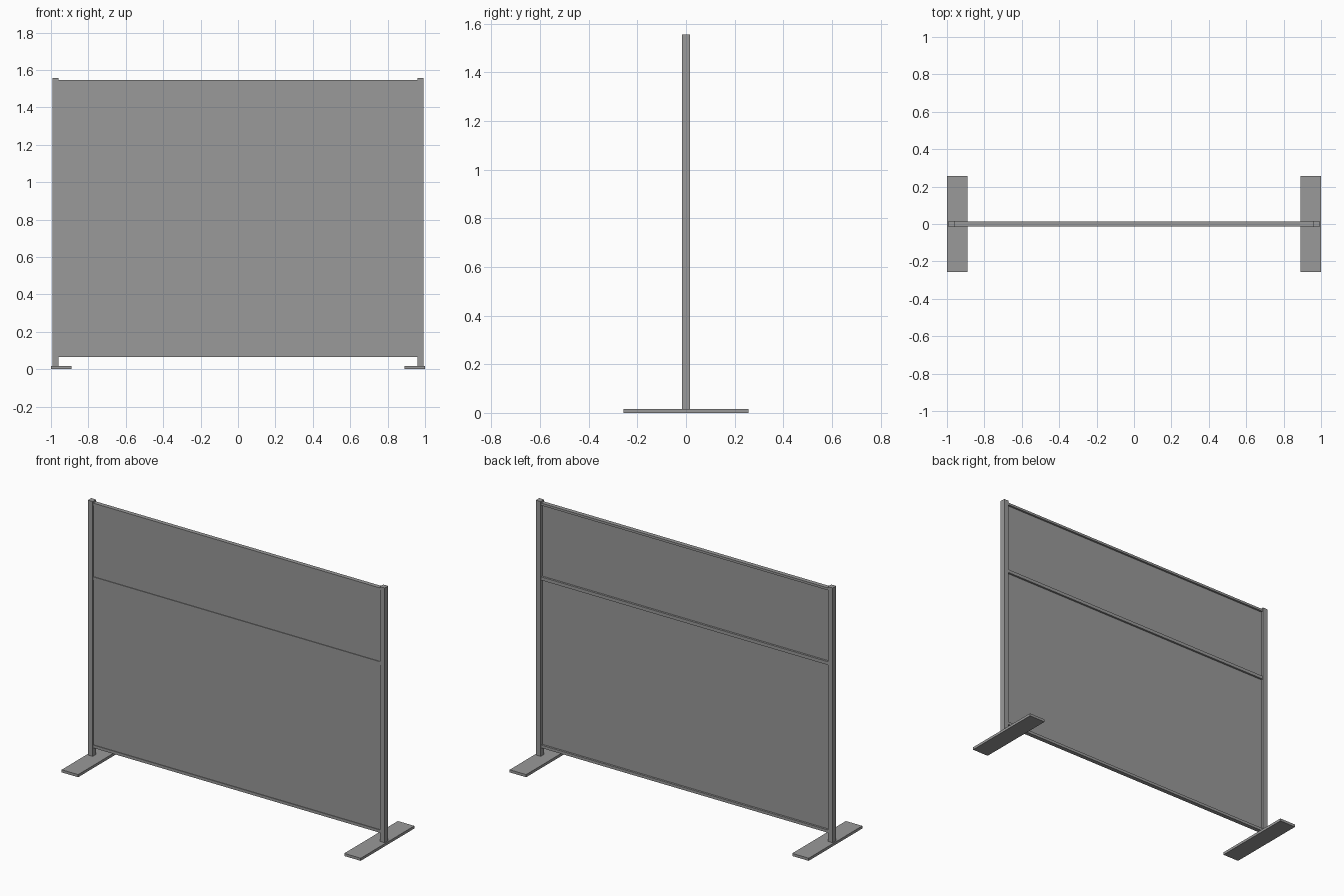
import bpy

if "Cube" in bpy.data.objects:
    bpy.data.objects.remove(bpy.data.objects["Cube"])

mat = bpy.data.materials.new("dark_grey")
mat.diffuse_color = (0.32, 0.32, 0.32, 1)
mat.use_nodes = True
mat.node_tree.nodes["Principled BSDF"].inputs["Base Color"].default_value = mat.diffuse_color


def box(name, x, y, z):
    """Box spanning the (min, max) ranges on each axis."""
    bpy.ops.mesh.primitive_cube_add(size=1)
    o = bpy.context.object
    o.name = name
    o.data.materials.append(mat)
    spans = (x, y, z)
    for v in o.data.vertices:
        v.co = [(a + b) / 2 + c * (b - a) for c, (a, b) in zip(v.co, spans)]
    return o


# Posts and flat feet, one of each per side
for side, s in (("left", -1), ("right", 1)):
    box(side + "_foot", sorted((s * 0.89, s * 1.0)), (-0.256, 0.256), (0, 0.016))
    box(side + "_post", sorted((s * 0.96, s * 0.993)), (-0.0165, 0.0165), (0.016, 1.556))

# Horizontal rails between the posts
for name, z0, z1 in (("bottom_rail", 0.066, 0.083),
                     ("middle_rail", 1.08, 1.10),
                     ("top_rail", 1.532, 1.546)):
    box(name, (-0.96, 0.96), (-0.013, 0.013), (z0, z1))

# Infill panels, set slightly towards the front face
box("lower_panel", (-0.96, 0.96), (-0.009, 0.001), (0.083, 1.08))
box("upper_panel", (-0.96, 0.96), (-0.009, 0.001), (1.10, 1.532))
